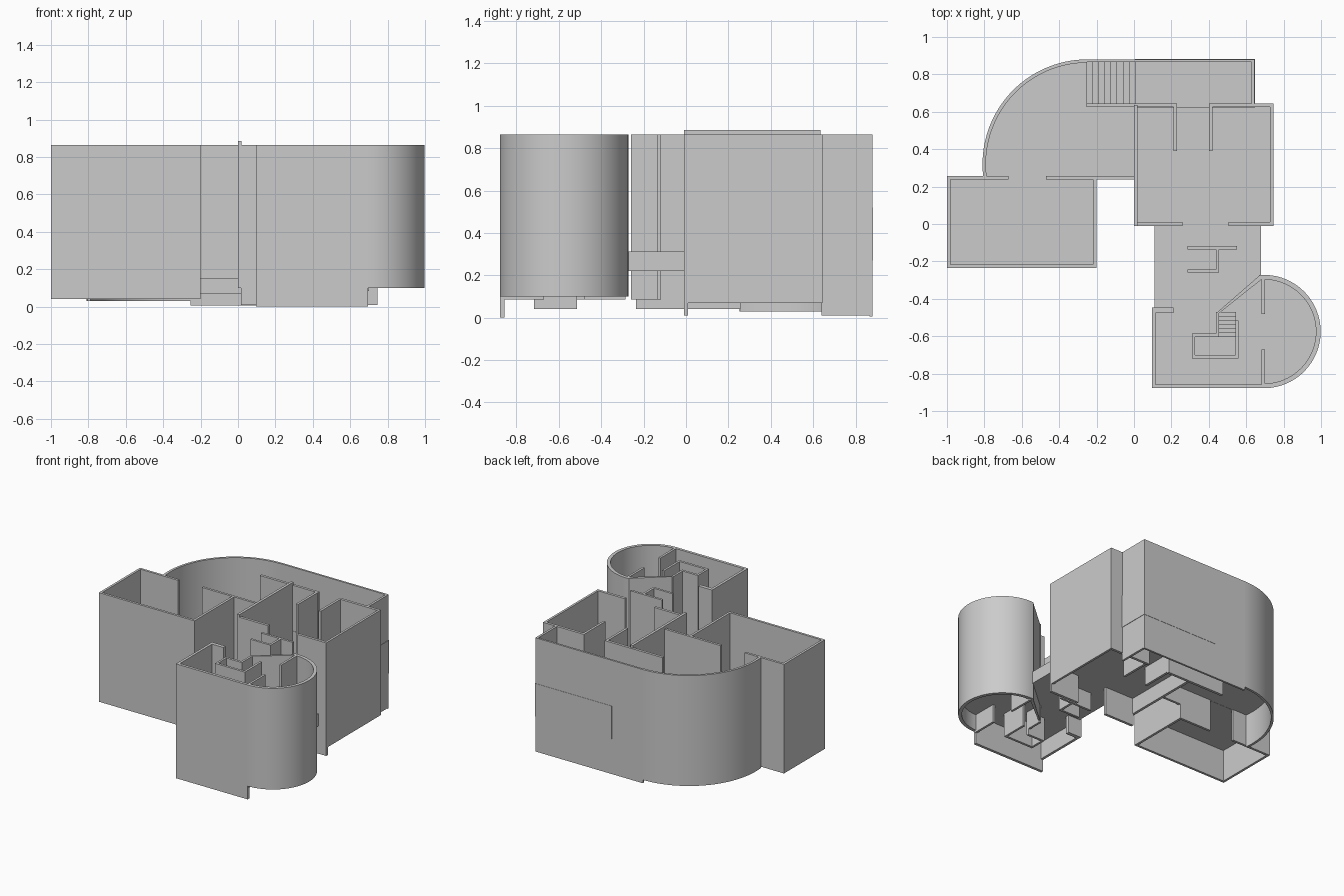
import bpy, bmesh, math

if "Cube" in bpy.data.objects:
    bpy.data.objects.remove(bpy.data.objects["Cube"])

TOP, FLOOR = 0.865, 0.312


def prism(name, pts, z0, z1, smooth=False):
    """Extrude a closed plan outline from z0 to z1."""
    bm = bmesh.new()
    face = bm.faces.new([bm.verts.new((x, y, z0)) for x, y in pts])
    ext = bmesh.ops.extrude_face_region(bm, geom=[face])
    for v in ext["geom"]:
        if isinstance(v, bmesh.types.BMVert):
            v.co.z = z1
    bmesh.ops.recalc_face_normals(bm, faces=bm.faces)
    me = bpy.data.meshes.new(name)
    bm.to_mesh(me)
    bm.free()
    ob = bpy.data.objects.new(name, me)
    bpy.context.collection.objects.link(ob)
    if smooth:
        bpy.context.view_layer.objects.active = ob
        ob.select_set(True)
        bpy.ops.object.shade_smooth_by_angle(angle=math.radians(30))
        ob.select_set(False)
    return ob


def box(name, x0, x1, y0, y1, z0, z1=TOP):
    return prism(name, [(x0, y0), (x1, y0), (x1, y1), (x0, y1)], z0, z1)


def arc(cx, cy, r, a0, a1, n):
    return [(cx + r * math.cos(math.radians(a0 + (a1 - a0) * i / n)),
             cy + r * math.sin(math.radians(a0 + (a1 - a0) * i / n))) for i in range(n + 1)]


def arc_wall(name, cx, cy, r, t, a0, a1, n, z0):
    pts = arc(cx, cy, r, a0, a1, n) + arc(cx, cy, r - t, a1, a0, n)
    return prism(name, pts, z0, TOP, True)


# Left room walls
for name, r in {
    "left_room_west_wall": (-1, -0.982, -0.235, 0.257),
    "left_room_front_wall": (-1, -0.2, -0.235, -0.217),
    "left_room_east_wall": (-0.218, -0.2, -0.235, 0.257),
    "left_room_back_wall": (-1, -0.67, 0.239, 0.257),
    "left_room_back_return": (-0.47, -0.2, 0.239, 0.257),
}.items():
    box(name, *r, 0.04)
box("passage_wall", -0.2, 0.01, 0.239, 0.257, 0.15)

# Curved hall and rear wall
arc_wall("curved_hall_wall", -0.25, 0.32, 0.56, 0.018, 90, 187, 32, 0.03)
box("rear_wall", -0.255, 0.645, 0.865, 0.88, 0.005)
box("rear_end_wall", 0.628, 0.645, 0.64, 0.88, 0.01)

# Central room walls
box("central_west_wall", 0, 0.02, -0.01, 0.635, 0.1, 0.885)
box("central_east_wall", 0.728, 0.745, -0.01, 0.645, 0.07)
for i, (x0, x1) in enumerate([(0.015, 0.26), (0.505, 0.745)]):
    box(f"central_front_wall_{i}", x0, x1, -0.01, 0.01, 0.01)
for i, (x0, x1) in enumerate([(-0.255, 0.23), (0.402, 0.745)]):
    box(f"central_back_wall_{i}", x0, x1, 0.625, 0.645, 0.07)
for i, x in enumerate((0.211, 0.402)):
    box(f"central_partition_{i}", x, x + 0.018, 0.39, 0.63, 0.08)

# Front wing outer walls and round end
box("wing_west_wall", 0.095, 0.115, -0.877, -0.447, 0.09)
box("wing_front_wall", 0.095, 0.695, -0.878, -0.857, 0)
arc_wall("round_end_wall", 0.695, -0.575, 0.303, 0.025, -90, 95, 40, 0.1)
prism("diagonal_wall", [(0.438, -0.478), (0.67, -0.276), (0.69, -0.29), (0.454, -0.478)], 0.1, TOP)

# Front wing partitions
for name, r in {
    "wing_stub_wall": (0.1, 0.21, -0.475, -0.447),
    "round_room_wall_a": (0.683, 0.7, -0.48, -0.285),
    "round_room_wall_b": (0.683, 0.7, -0.865, -0.67),
    "closet_long_wall": (0.285, 0.55, -0.135, -0.118),
    "closet_cross_wall": (0.438, 0.455, -0.26, -0.125),
    "closet_short_wall": (0.285, 0.455, -0.26, -0.243),
    "stair_side_wall": (0.438, 0.454, -0.6, -0.47),
}.items():
    box(name, *r, 0.085)

# Stairwell enclosure
for name, r in {
    "stairwell_west_wall": (0.31, 0.326, -0.718, -0.585),
    "stairwell_front_wall": (0.31, 0.56, -0.718, -0.7),
    "stairwell_back_wall": (0.31, 0.454, -0.603, -0.585),
    "stairwell_east_wall": (0.543, 0.56, -0.718, -0.515),
}.items():
    box(name, *r, 0.04)

# Floors
hall = arc(-0.25, 0.32, 0.555, 90, 187, 32) + [(0.005, 0.25), (0.005, 0.875)]
prism("hall_floor", hall, 0.28, FLOOR)
box("left_room_floor", -0.995, -0.205, -0.23, 0.25, 0.28, FLOOR)
box("central_floor", 0.005, 0.74, -0.005, 0.64, 0.22, FLOOR)
wing = [(0.11, -0.005), (0.11, -0.873)] + arc(0.695, -0.575, 0.298, -90, 90, 40) + [(0.68, -0.28), (0.68, -0.005)]
prism("wing_floor", wing, 0.22, FLOOR)

# Rear landing with its stairs
box("landing", 0.005, 0.648, 0.622, 0.882, 0.27, 0.52)
for i in range(8):
    x = -0.255 + i * 0.0325
    box(f"rear_step_{i}", x, x + 0.0325, 0.64, 0.87, 0.28, FLOOR + (i + 1) * 0.024)

# Stairwell steps and landing
for i in range(6):
    y = -0.47 - i * 0.0215
    box(f"wing_step_{i}", 0.45, 0.545, y - 0.0215, y, 0.25, FLOOR + (i + 1) * 0.03)
box("stairwell_landing", 0.32, 0.55, -0.705, -0.599, 0.25, FLOOR + 0.2)
